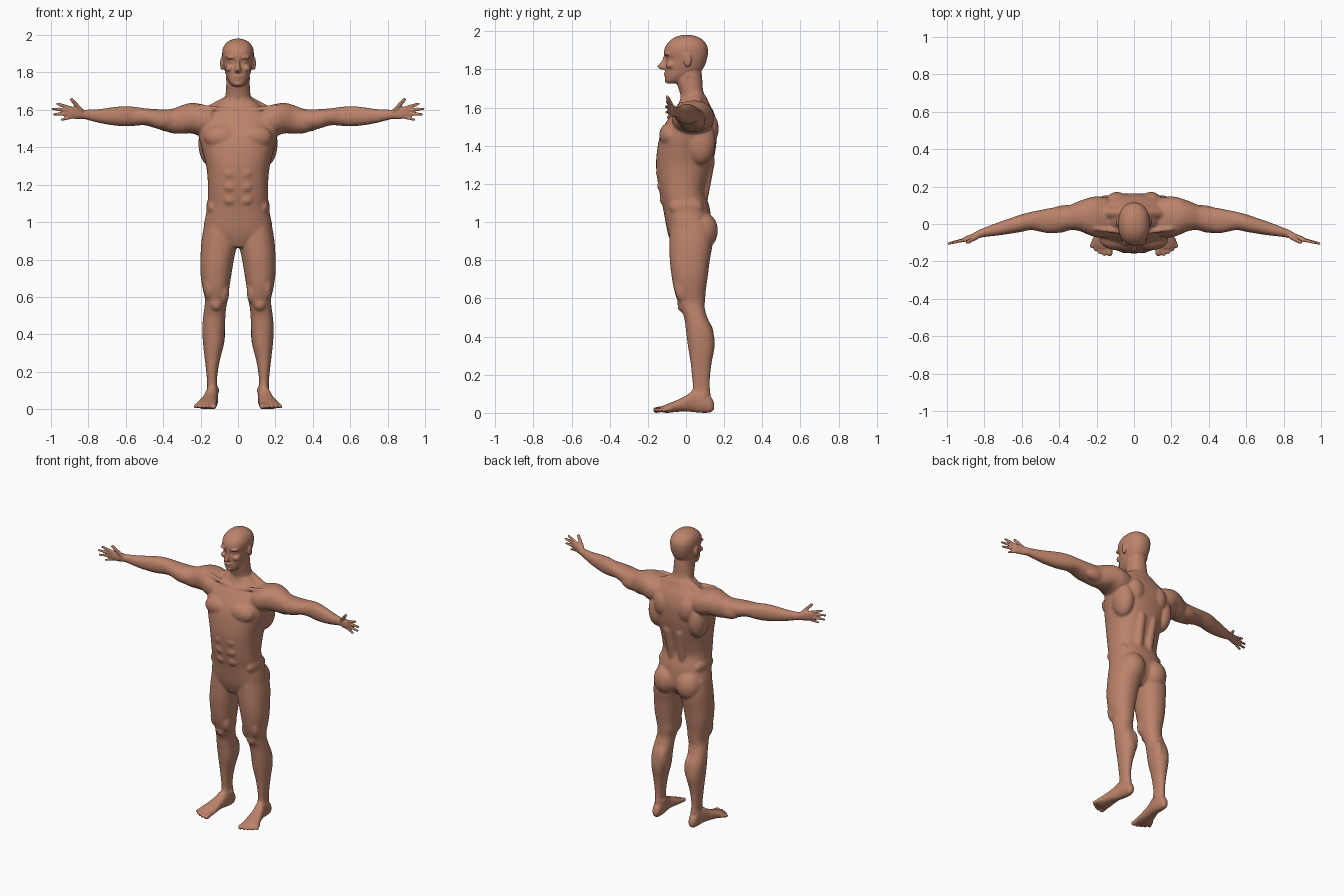
import bpy, bmesh, math
from mathutils import Matrix, Vector

bm = bmesh.new()


def spline(rows, steps=4):
    """Catmull-Rom interpolation of whole section rows."""
    out = []
    for i in range(len(rows) - 1):
        a, b, c, d = (rows[max(i - 1, 0)], rows[i], rows[i + 1], rows[min(i + 2, len(rows) - 1)])
        for k in range(steps):
            t = k / steps
            out.append([0.5 * (2 * q + (r - p) * t + (2 * p - 5 * q + 4 * r - s) * t * t
                               + (3 * q - p - 3 * r + s) * t ** 3) for p, q, r, s in zip(a, b, c, d)])
    return out + [list(rows[-1])]


def loft(axis, rows, power=2.2, n=40):
    """Skin through sections (position, u0, u1, v0, v1) stacked along an axis."""
    rings = []
    for s, u0, u1, v0, v1 in spline(rows):
        ring = []
        for k in range(n):
            a = 2 * math.pi * k / n
            c, d = math.cos(a), math.sin(a)
            u = (u0 + u1) / 2 + (u1 - u0) / 2 * math.copysign(abs(c) ** (2 / power), c)
            v = (v0 + v1) / 2 + (v1 - v0) / 2 * math.copysign(abs(d) ** (2 / power), d)
            ring.append(bm.verts.new({'x': (s, u, v), 'y': (u, s, v), 'z': (u, v, s)}[axis]))
        rings.append(ring)
    for r0, r1 in zip(rings, rings[1:]):
        for k in range(n):
            bm.faces.new((r0[k], r0[(k + 1) % n], r1[(k + 1) % n], r1[k]))
    bm.faces.new(rings[0][::-1])
    bm.faces.new(rings[-1])


def sym(rows):
    return [(z, -w, w, y0, y1) for z, w, y0, y1 in rows]


def ball(c, r, div=3):
    bmesh.ops.create_icosphere(bm, subdivisions=div, radius=1,
                               matrix=Matrix.Translation(c) @ Matrix.Diagonal((*r, 1)))


def strand(p, q, r0, r1, n=14):
    """Tapered rounded rod from p to q."""
    p, q = Vector(p), Vector(q)
    for i in range(n):
        t = i / (n - 1)
        r = r0 + (r1 - r0) * t
        ball(p.lerp(q, t), (r, r, r), 2)


# ---- one side: leg
loft('z', [(1.00, .012, .178, -.085, .13), (.90, .003, .195, -.087, .14), (.80, .022, .201, -.085, .125),
           (.72, .035, .200, -.076, .115), (.65, .046, .190, -.064, .105), (.59, .053, .177, -.046, .100),
           (.55, .062, .179, -.030, .098), (.50, .067, .186, -.010, .112), (.43, .070, .191, .000, .142),
           (.35, .075, .187, .010, .150), (.27, .095, .178, .023, .136), (.20, .108, .170, .030, .127),
           (.14, .112, .165, .035, .125), (.08, .106, .165, .030, .130), (.03, .112, .160, .040, .140)])
# foot and toes
loft('y', [(.148, .125, .150, .020, .050), (.130, .112, .163, .003, .085), (.09, .106, .170, .000, .115),
           (.04, .108, .177, .004, .118), (.00, .112, .190, .007, .090), (-.05, .112, .207, .005, .066),
           (-.10, .113, .224, .000, .046), (-.13, .119, .212, .005, .033)])
for x0, x1, y0, y1, r in ((.132, .130, -.11, -.157, .017), (.158, .159, -.11, -.160, .0125),
                          (.178, .182, -.10, -.150, .012), (.196, .204, -.09, -.136, .012),
                          (.210, .226, -.08, -.118, .012)):
    strand((x0, y0, .022), (x1, y1, .015), r, r * .95)
# leg muscles, kneecap, ankle
ball((.085, .083, .955), (.085, .085, .10))
ball((.078, -.005, .63), (.032, .045, .07))
ball((.155, -.012, .66), (.030, .050, .08))
ball((.117, -.020, .565), (.033, .025, .038))
ball((.103, .097, .40), (.034, .050, .09))
ball((.115, .080, .10), (.014, .02, .02))
ball((.158, .090, .09), (.012, .02, .02))
# arm to palm
loft('x', [(.14, -.07, .14, 1.46, 1.615), (.20, -.072, .148, 1.46, 1.632), (.25, -.055, .138, 1.475, 1.637),
           (.30, -.035, .12, 1.472, 1.625), (.35, -.034, .10, 1.475, 1.606), (.40, -.045, .092, 1.49, 1.603),
           (.45, -.05, .085, 1.505, 1.605), (.50, -.042, .075, 1.518, 1.609), (.55, -.032, .065, 1.515, 1.616),
           (.60, -.042, .052, 1.512, 1.62), (.65, -.05, .035, 1.515, 1.617), (.70, -.058, .018, 1.522, 1.61),
           (.75, -.064, .0, 1.532, 1.604), (.80, -.07, -.02, 1.545, 1.602), (.83, -.076, -.032, 1.552, 1.602),
           (.86, -.086, -.05, 1.55, 1.612), (.89, -.094, -.062, 1.555, 1.617), (.91, -.094, -.07, 1.562, 1.612)])
# fingers and thumb
for p, q, r in (((.895, -.083, 1.610), (.964, -.099, 1.633), .0105),
                ((.900, -.084, 1.596), (.990, -.104, 1.606), .0105),
                ((.900, -.082, 1.578), (.983, -.102, 1.576), .0105),
                ((.885, -.078, 1.562), (.942, -.095, 1.548), .0095),
                ((.840, -.070, 1.598), (.890, -.098, 1.656), .0130)):
    strand(p, q, r, r * .78)
# arm and shoulder muscles
ball((.245, .045, 1.562), (.085, .082, .076))
ball((.41, -.008, 1.545), (.08, .040, .045))
ball((.36, .060, 1.53), (.09, .042, .048))
# chest, back and waist muscles
ball((.085, -.085, 1.455), (.098, .056, .066))
ball((.15, .075, 1.42), (.062, .080, .12))
ball((.09, .112, 1.49), (.065, .060, .09))
ball((.138, 0, 1.08), (.032, .09, .05))
strand((.04, .082, 1.10), (.045, .122, 1.32), .03, .032, 20)
strand((.04, .06, 1.655), (.17, .06, 1.585), .03, .03)
strand((.02, -.048, 1.592), (.20, -.025, 1.618), .014, .014, 24)
strand((.055, .01, 1.77), (.015, -.028, 1.61), .012, .012, 20)
for z, y in ((1.26, -.137), (1.19, -.130), (1.12, -.117)):
    ball((.042, y, z), (.036, .021, .030))
# ear, brow, cheek
ball((.087, .008, 1.848), (.009, .021, .036))
ball((.035, -.096, 1.880), (.030, .020, .010))
ball((.042, -.080, 1.822), (.026, .026, .020))
ball((.033, -.088, 1.856), (.014, .014, .008))

# mirror the side parts
dup = bmesh.ops.duplicate(bm, geom=bm.verts[:] + bm.edges[:] + bm.faces[:])['geom']
bmesh.ops.scale(bm, vec=(-1, 1, 1), verts=[g for g in dup if isinstance(g, bmesh.types.BMVert)])

# ---- centre: torso
loft('z', sym([(.865, .05, -.065, .08), (.91, .14, -.085, .12), (.96, .183, -.10, .135), (1.07, .166, -.12, .125),
               (1.15, .160, -.138, .103), (1.225, .162, -.150, .118), (1.30, .170, -.157, .138),
               (1.38, .190, -.151, .155), (1.45, .208, -.137, .162), (1.51, .210, -.112, .162),
               (1.57, .180, -.075, .148), (1.62, .125, -.040, .122), (1.66, .075, -.025, .105)]), 2.4, 64)
# neck
loft('z', sym([(1.58, .09, -.03, .12), (1.64, .075, -.025, .108), (1.69, .066, -.036, .09),
               (1.75, .062, -.055, .085), (1.80, .06, -.05, .08)]))
# head
loft('z', sym([(1.726, .024, -.096, -.055), (1.742, .042, -.107, -.010), (1.77, .058, -.109, .040),
               (1.80, .068, -.108, .085), (1.83, .075, -.107, .102), (1.856, .080, -.103, .110),
               (1.885, .084, -.115, .115), (1.92, .083, -.108, .112), (1.95, .070, -.085, .093),
               (1.971, .045, -.053, .062), (1.981, .014, -.016, .024)]), 2.25, 48)
# nose, lips, chin
loft('z', sym([(1.872, .009, -.118, -.08), (1.845, .010, -.128, -.08), (1.818, .015, -.149, -.08),
               (1.806, .017, -.142, -.08), (1.799, .012, -.125, -.08)]), 2, 20)
ball((0, -.103, 1.779), (.026, .014, .006))
ball((0, -.101, 1.765), (.022, .014, .006))
ball((0, -.092, 1.741), (.025, .020, .014))
bmesh.ops.recalc_face_normals(bm, faces=bm.faces[:])

mesh = bpy.data.meshes.new("body")
bm.to_mesh(mesh)
bm.free()
body = bpy.data.objects.new("body", mesh)
bpy.context.collection.objects.link(body)
bpy.context.view_layer.objects.active = body
body.select_set(True)

# fuse all parts into one skin
fuse = body.modifiers.new("fuse", 'REMESH')
fuse.mode = 'VOXEL'
fuse.voxel_size = .0057
fuse.use_smooth_shade = True
bpy.ops.object.modifier_apply(modifier="fuse")

# soften muscles strongly, face, hands and feet lightly
soft = body.vertex_groups.new(name="soft")
soft.add([v.index for v in body.data.vertices
          if abs(v.co.x) < .82 and .12 < v.co.z < 1.72], 1, 'REPLACE')
for name, group, count in (("soften_body", "soft", 14), ("soften_all", "", 2)):
    m = body.modifiers.new(name, 'SMOOTH')
    m.factor, m.iterations, m.vertex_group = .5, count, group
    bpy.ops.object.modifier_apply(modifier=name)

# stand on the ground
low = min(v.co.z for v in body.data.vertices)
body.data.transform(Matrix.Translation((0, 0, -low)))

skin = bpy.data.materials.new("skin")
skin.diffuse_color = (.50, .225, .145, 1)
body.data.materials.clear()
body.data.materials.append(skin)
for p in body.data.polygons:
    p.material_index = 0
bpy.ops.object.shade_smooth()
